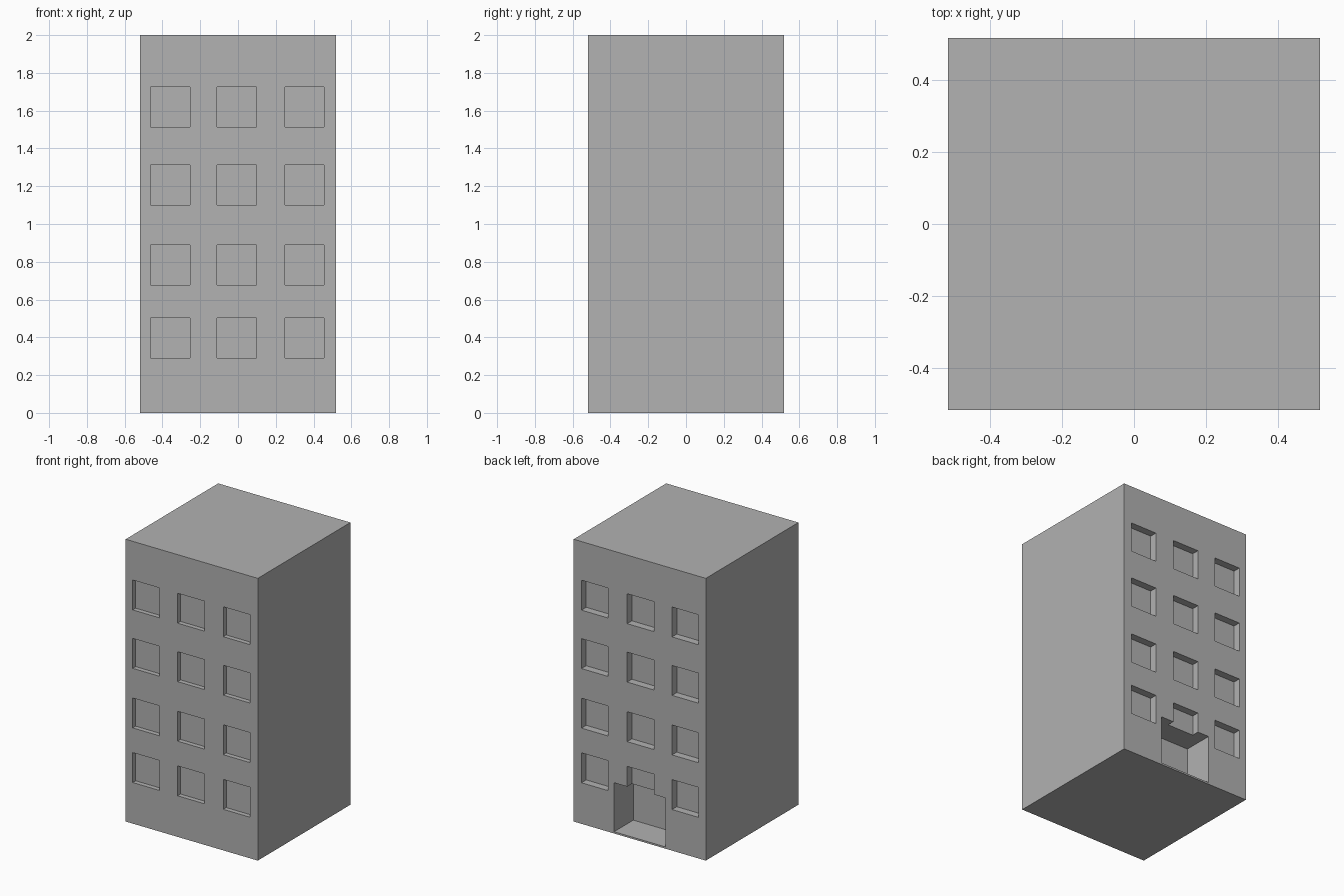
import bpy

cube = bpy.data.objects.get("Cube")
if cube:
    bpy.data.objects.remove(cube, do_unlink=True)

WIDTH, HEIGHT = 1.036, 2.0
HALF = WIDTH / 2

# Single plain wall colour
concrete = bpy.data.materials.new("concrete_grey")
concrete.use_nodes = True
colour = (0.445, 0.445, 0.445, 1)
concrete.diffuse_color = colour
concrete.node_tree.nodes["Principled BSDF"].inputs["Base Color"].default_value = colour


def box(name, size, centre):
    bpy.ops.mesh.primitive_cube_add(size=1, location=centre)
    obj = bpy.context.object
    obj.name = name
    obj.scale = size
    bpy.ops.object.transform_apply(location=True, rotation=False, scale=True)
    obj.data.materials.append(concrete)
    return obj


def carve(target, cutter):
    mod = target.modifiers.new("opening", 'BOOLEAN')
    mod.operation = 'DIFFERENCE'
    mod.solver = 'EXACT'
    mod.object = cutter
    cutter.hide_render = True
    bpy.ops.object.select_all(action='DESELECT')
    bpy.context.view_layer.objects.active = target
    target.select_set(True)
    bpy.ops.object.modifier_apply(modifier=mod.name)
    bpy.data.objects.remove(cutter, do_unlink=True)


def recess(target, side, depth, x, z, width, height):
    # The cutter is centred on the wall plane, so half of it reaches inside
    carve(target, box("recess_cutter", (width, depth * 2, height), (x, side * HALF, z)))


# Tower block
building = box("building", (WIDTH, WIDTH, HEIGHT), (0, 0, HEIGHT / 2))

# Window recesses: shallow on the front, deeper on the back
for side, depth in ((-1, 0.033), (1, 0.053)):
    for z in (0.397, 0.784, 1.206, 1.62):
        for x in (-0.358, -0.006, 0.352):
            recess(building, side, depth, x, z, 0.209, 0.212)

# Entrance recess in the back wall, running into the window above it
recess(building, 1, 0.215, 0, 0.186, 0.402, 0.347)
